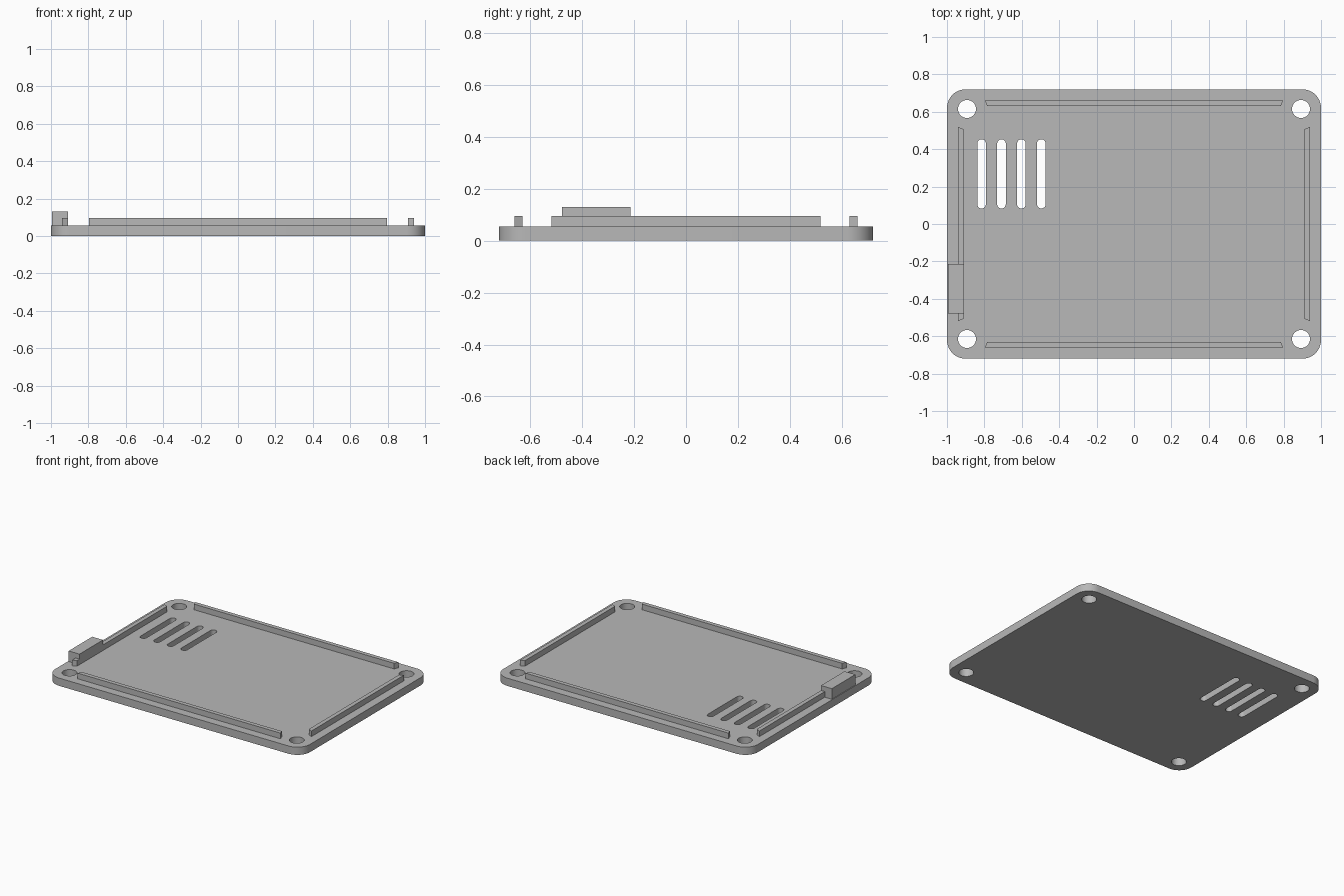
import bpy
import bmesh
from math import cos, sin, pi

if "Cube" in bpy.data.objects:
    bpy.data.objects.remove(bpy.data.objects["Cube"], do_unlink=True)

grey = bpy.data.materials.new("plain grey")
grey.use_nodes = True
grey.diffuse_color = (0.48, 0.48, 0.48, 1)
grey.node_tree.nodes["Principled BSDF"].inputs["Base Color"].default_value = grey.diffuse_color

HALF_X, HALF_Y, THICK = 1.0, 0.72, 0.055
RIB_TOP = 0.095


def rounded(cx, cy, hx, hy, r, steps=12):
    """Outline of a rounded rectangle; a circle or slot when r fills the half size."""
    points = []
    corners = ((1, 1), (-1, 1), (-1, -1), (1, -1))
    for i, (sx, sy) in enumerate(corners):
        for k in range(steps + 1):
            a = (i + k / steps) * pi / 2
            points.append((cx + sx * (hx - r) + r * cos(a),
                           cy + sy * (hy - r) + r * sin(a)))
    return points


def slab(name, loops, z0, z1):
    """Solid between two heights; the first loop is the outline, the rest are holes."""
    bm = bmesh.new()
    for loop in loops:
        verts = [bm.verts.new((x, y, z0)) for x, y in loop]
        for a, b in zip(verts, verts[1:] + verts[:1]):
            bm.edges.new((a, b))
    bmesh.ops.remove_doubles(bm, verts=bm.verts[:], dist=1e-5)
    bmesh.ops.triangle_fill(bm, edges=bm.edges[:], use_beauty=True)
    top = bmesh.ops.extrude_face_region(bm, geom=bm.faces[:])["geom"]
    bmesh.ops.translate(bm, vec=(0, 0, z1 - z0),
                        verts=[v for v in top if isinstance(v, bmesh.types.BMVert)])
    bmesh.ops.recalc_face_normals(bm, faces=bm.faces[:])
    mesh = bpy.data.meshes.new(name)
    bm.to_mesh(mesh)
    bm.free()
    mesh.materials.append(grey)
    obj = bpy.data.objects.new(name, mesh)
    bpy.context.collection.objects.link(obj)
    return obj


# Base plate with screw holes and vent slots
openings = [rounded(sx * 0.893, sy * 0.615, 0.048, 0.048, 0.048)
            for sx in (-1, 1) for sy in (-1, 1)]
openings += [rounded(-0.815 + i * 0.1065, 0.268, 0.023, 0.185, 0.023) for i in range(4)]
plate = slab("base_plate", [rounded(0, 0, HALF_X, HALF_Y, 0.1)] + openings, 0, THICK)

# Locating ribs with mitred ends, longer on the outer side
for side, s in (("back", 1), ("front", -1)):
    slab(side + "_rib", [[(-0.797, s * 0.66), (0.797, s * 0.66),
                          (0.785, s * 0.63), (-0.785, s * 0.63)]], THICK - 0.005, RIB_TOP)
for side, s in (("left", 1), ("right", -1)):
    slab(side + "_rib", [[(s * 0.94, -0.518), (s * 0.94, 0.518),
                          (s * 0.91, 0.506), (s * 0.91, -0.506)]], THICK - 0.005, RIB_TOP)

# Raised block on the right edge
slab("edge_block", [[(-0.995, -0.478), (-0.91, -0.478),
                     (-0.91, -0.214), (-0.995, -0.214)]], THICK - 0.005, 0.13)

# Smooth the round walls only
bpy.ops.object.select_all(action="DESELECT")
plate.select_set(True)
bpy.context.view_layer.objects.active = plate
bpy.ops.object.shade_smooth_by_angle(angle=pi / 6)
